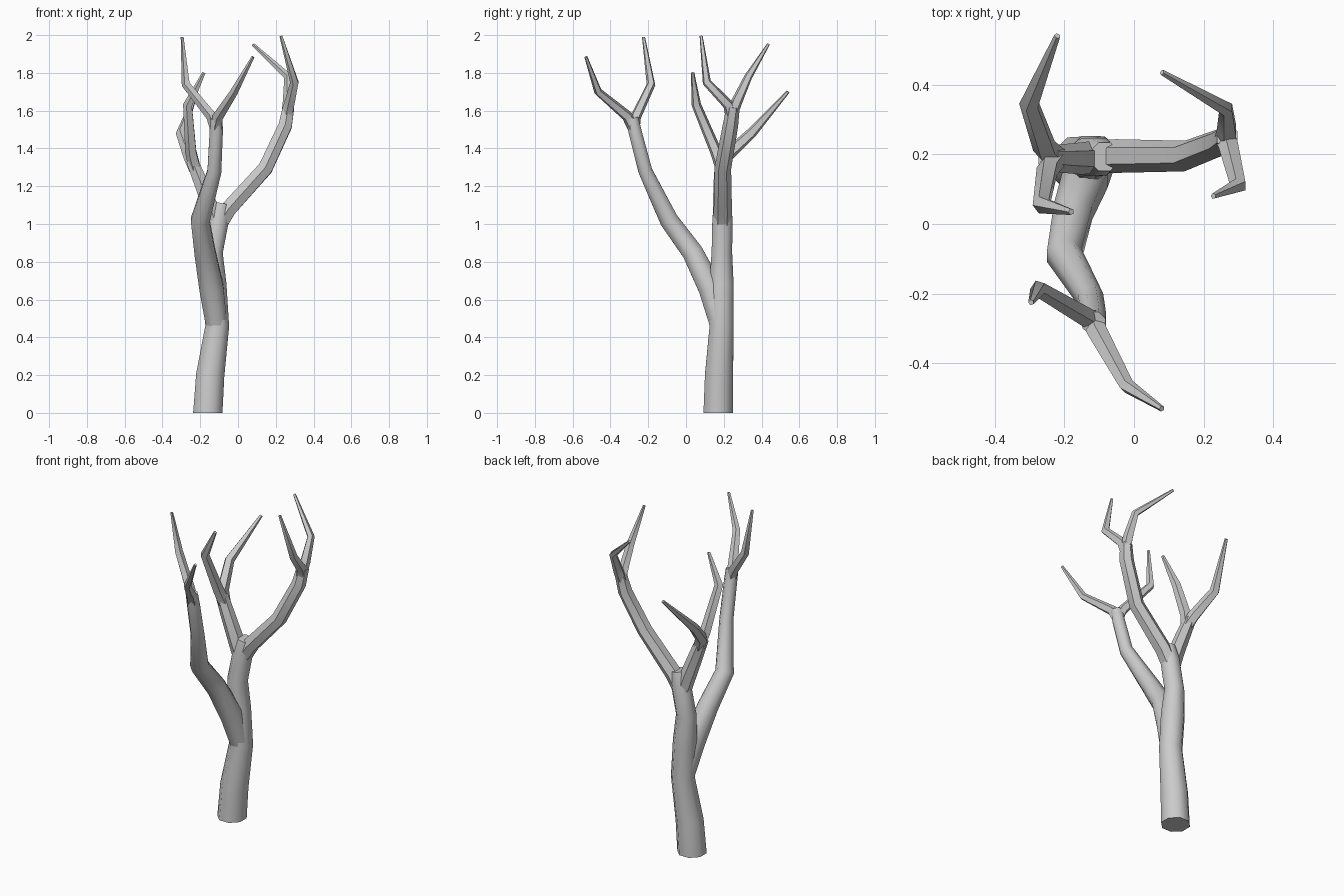
import bpy, bmesh, math
from mathutils import Vector

old = bpy.data.objects.get("Cube")
if old:
    bpy.data.objects.remove(old, do_unlink=True)

bark = bpy.data.materials.new("pale grey bark")
bark.use_nodes = True
colour = (0.6, 0.6, 0.6, 1)
bark.diffuse_color = colour
bark.node_tree.nodes["Principled BSDF"].inputs["Base Color"].default_value = colour


def limb(name, sides, path):
    """Tapered tube through (x, y, z, radius) stations, capped at both ends."""
    centres = [Vector(p[:3]) for p in path]
    bm = bmesh.new()
    rings = []
    for i, p in enumerate(path):
        c = centres[i]
        tangent = Vector()
        if i > 0:
            tangent += (c - centres[i - 1]).normalized()
        if i < len(path) - 1:
            tangent += (centres[i + 1] - c).normalized()
        if c.z == 0:
            tangent = Vector((0, 0, 1))  # level cut at the ground
        tangent.normalize()
        u = Vector((1, 0, 0))
        u = (u - tangent * u.dot(tangent)).normalized()
        v = tangent.cross(u)
        ring = []
        for k in range(sides):
            a = math.tau * (k + 0.5) / sides
            ring.append(bm.verts.new(c + (u * math.cos(a) + v * math.sin(a)) * p[3] * 1.05))
        rings.append(ring)
    for low, high in zip(rings, rings[1:]):
        for k in range(sides):
            n = (k + 1) % sides
            bm.faces.new((low[k], low[n], high[n], high[k]))
    bm.faces.new(rings[0][::-1])
    bm.faces.new(rings[-1])
    mesh = bpy.data.meshes.new(name)
    bm.to_mesh(mesh)
    bm.free()
    mesh.materials.append(bark)
    ob = bpy.data.objects.new(name, mesh)
    bpy.context.collection.objects.link(ob)
    bpy.ops.object.select_all(action="DESELECT")
    ob.select_set(True)
    bpy.context.view_layer.objects.active = ob
    bpy.ops.object.shade_smooth_by_angle(angle=math.radians(48))


# Trunk, rising to the upper fork
limb("trunk", 8, [
    (-.16, .17, 0, .08), (-.147, .175, .2, .077), (-.11, .188, .46, .065),
    (-.125, .188, .68, .066), (-.135, .19, .85, .056),
    (-.1, .193, 1.03, .055), (-.085, .193, 1.11, .042)])

# Main limbs
limb("front_limb", 8, [
    (-.112, .185, .46, .058), (-.14, .13, .66, .066), (-.175, .035, .85, .057),
    (-.2, -.09, 1.02, .051), (-.125, -.215, 1.28, .038),
    (-.115, -.27, 1.49, .036), (-.115, -.285, 1.56, .034)])
limb("left_limb", 6, [
    (-.105, .193, .99, .046), (-.05, .195, 1.08, .046), (.145, .195, 1.295, .042),
    (.25, .235, 1.52, .039), (.268, .25, 1.62, .033)])
limb("right_limb", 6, [
    (-.11, .193, .98, .045), (-.15, .188, 1.1, .044),
    (-.205, .188, 1.24, .039), (-.245, .19, 1.34, .034)])

# Twigs: a pair from the end of each limb
limb("front_twig_outer", 5, [
    (-.115, -.275, 1.5, .03), (-.105, -.31, 1.57, .029),
    (-.02, -.465, 1.7, .021), (.08, -.53, 1.885, .008)])
limb("front_twig_inner", 5, [
    (-.115, -.275, 1.5, .03), (-.14, -.265, 1.57, .028),
    (-.275, -.185, 1.74, .023), (-.295, -.225, 1.99, .008)])
limb("left_twig_back", 5, [
    (.26, .24, 1.57, .03), (.268, .27, 1.65, .029),
    (.265, .33, 1.78, .021), (.08, .435, 1.95, .008)])
limb("left_twig_front", 5, [
    (.26, .24, 1.57, .03), (.272, .225, 1.63, .029),
    (.3, .11, 1.75, .023), (.228, .08, 1.995, .008)])
limb("right_twig_back", 5, [
    (-.225, .19, 1.29, .034), (-.255, .215, 1.36, .034),
    (-.3, .345, 1.48, .028), (-.22, .54, 1.7, .009)])
limb("right_twig_front", 5, [
    (-.225, .19, 1.29, .033), (-.247, .16, 1.38, .031),
    (-.265, .055, 1.63, .025), (-.18, .035, 1.8, .009)])
